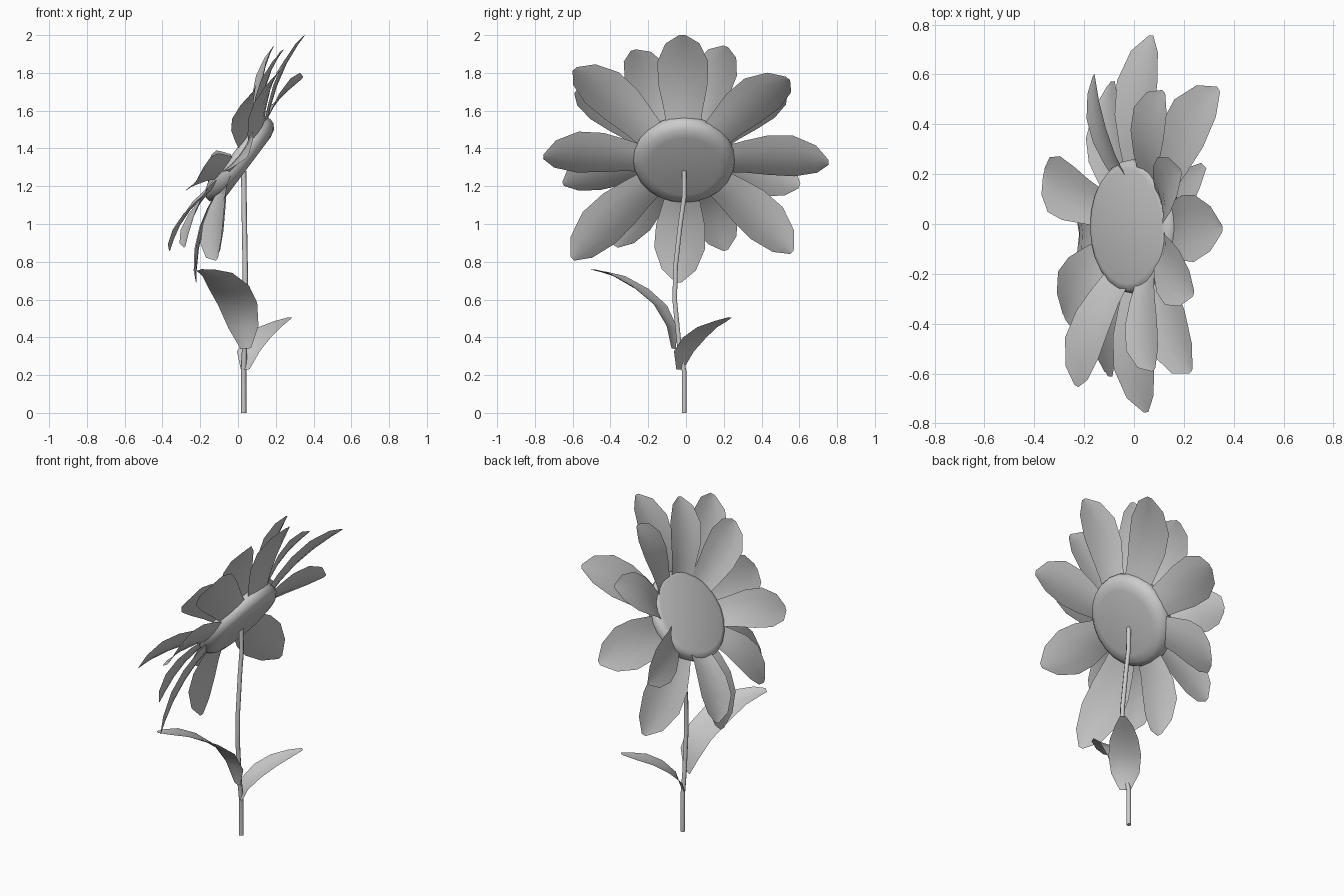
import bpy, bmesh, math
from mathutils import Vector, Matrix

if "Cube" in bpy.data.objects:
    bpy.data.objects.remove(bpy.data.objects["Cube"])

C = Vector((0.015, -0.01, 1.335))    # flower head centre
N = Vector((-0.8, 0, 0.6))           # direction the flower faces


def finish(name, bm, angle=60):
    bmesh.ops.recalc_face_normals(bm, faces=bm.faces)
    me = bpy.data.meshes.new(name)
    bm.to_mesh(me)
    bm.free()
    ob = bpy.data.objects.new(name, me)
    bpy.context.collection.objects.link(ob)
    bpy.context.view_layer.objects.active = ob
    ob.select_set(True)
    bpy.ops.object.shade_smooth_by_angle(angle=math.radians(angle))
    ob.select_set(False)
    return ob


def blade(name, path, halves, hint, cup=0.15, twist=0.0):
    """Thin cupped sheet following a path, with a half width at each point."""
    bm = bmesh.new()
    path = [Vector(p) for p in path]
    rows = []
    for i, (p, h) in enumerate(zip(path, halves)):
        tan = (path[min(i + 1, len(path) - 1)] - path[max(i - 1, 0)]).normalized()
        side = hint.cross(tan).normalized()
        side = Matrix.Rotation(twist, 3, tan) @ side
        up = tan.cross(side)
        rows.append([bm.verts.new(p + side * h * s + up * cup * h * s * s)
                     for s in (-1, -0.5, 0, 0.5, 1)])
    for a, b in zip(rows, rows[1:]):
        for j in range(4):
            bm.faces.new((a[j], a[j + 1], b[j + 1], b[j]))
    return finish(name, bm)


def petal(name, tip, lift, scale, twist):
    tip = Vector(tip)
    d = tip - C
    d = (d - N * d.dot(N)).normalized()
    base = C + d * 0.21 + N * lift
    ts = (0, 0.2, 0.42, 0.66, 0.88, 1)
    path = [base.lerp(tip, t) + N * 0.15 * t * (1 - t) for t in ts]
    halves = [w * scale for w in (0.085, 0.105, 0.13, 0.135, 0.09, 0.015)]
    blade(name, path, halves, N, 0.15, twist)


# seed head: rounded disc
bm = bmesh.new()
prof = [(0, -.05), (.19, -.052), (.235, -.043), (.262, -.02), (.27, .005),
        (.268, .032), (.255, .048), (.23, .056), (0, .056)]
vs = [bm.verts.new((r, 0, h)) for r, h in prof]
es = [bm.edges.new(e) for e in zip(vs, vs[1:])]
bmesh.ops.spin(bm, geom=vs + es, cent=(0, 0, 0), axis=(0, 0, 1),
               angle=math.tau, steps=24)
bmesh.ops.remove_doubles(bm, verts=bm.verts, dist=1e-4)
bm.transform(Matrix.Translation(C) @ N.to_track_quat('Z', 'Y').to_matrix().to_4x4())
finish("seed_head", bm)

# outer (rear) row of petals: tip and twist
rear = [((0.355, -0.02, 2.0), 0), ((0.34, 0.54, 1.77), 0), ((0.07, 0.755, 1.325), 0),
        ((-0.10, 0.56, 0.85), 0), ((-0.22, -0.04, 0.69), 0), ((-0.11, -0.60, 0.815), 0),
        ((0.05, -0.755, 1.355), 0), ((0.23, -0.59, 1.82), 0)]
for i, (tip, tw) in enumerate(rear):
    petal(f"rear_petal_{i + 1}", tip, -0.01, 1.0, tw)

# inner (front) row of petals
front = [((0.19, 0.21, 1.94), 0), ((0.12, 0.53, 1.70), 0), ((-0.16, 0.60, 1.20), -0.4),
         ((-0.36, 0.21, 0.86), 0), ((-0.28, -0.37, 0.88), 0), ((-0.23, -0.65, 1.21), 0),
         ((0.08, -0.585, 1.70), 0), ((0.24, -0.28, 1.92), 0)]
for i, (tip, tw) in enumerate(front):
    petal(f"front_petal_{i + 1}", tip, 0.025, 0.88, tw)

# stem
cu = bpy.data.curves.new("stem", 'CURVE')
cu.dimensions = '3D'
cu.bevel_depth = 0.014
cu.bevel_resolution = 1
cu.use_fill_caps = True
pts = [(.03, -.01, 0), (.03, -.01, .22), (.035, -.035, .35), (.04, -.06, .6),
       (.038, -.055, .78), (.034, -.03, 1.0), (.032, -.01, 1.14), (.03, -.01, 1.28)]
sp = cu.splines.new('POLY')
sp.points.add(len(pts) - 1)
for p, co in zip(sp.points, pts):
    p.co = (*co, 1)
stem = bpy.data.objects.new("stem", cu)
bpy.context.collection.objects.link(stem)

# leaves
blade("large_leaf",
      [(.04, -.07, .34), (.025, -.085, .45), (-.005, -.15, .565), (-.05, -.25, .65),
       (-.11, -.37, .72), (-.17, -.45, .745), (-.21, -.49, .755)],
      (.03, .085, .11, .115, .09, .055, .02), Vector((0, .2, 1)), 0.15)
blade("small_leaf",
      [(.04, -.03, .23), (.06, -.005, .32), (.11, .05, .39), (.17, .115, .445),
       (.23, .185, .48), (.28, .235, .505)],
      (.03, .08, .092, .08, .05, .015), Vector((0, 0, 1)), 0.12)
